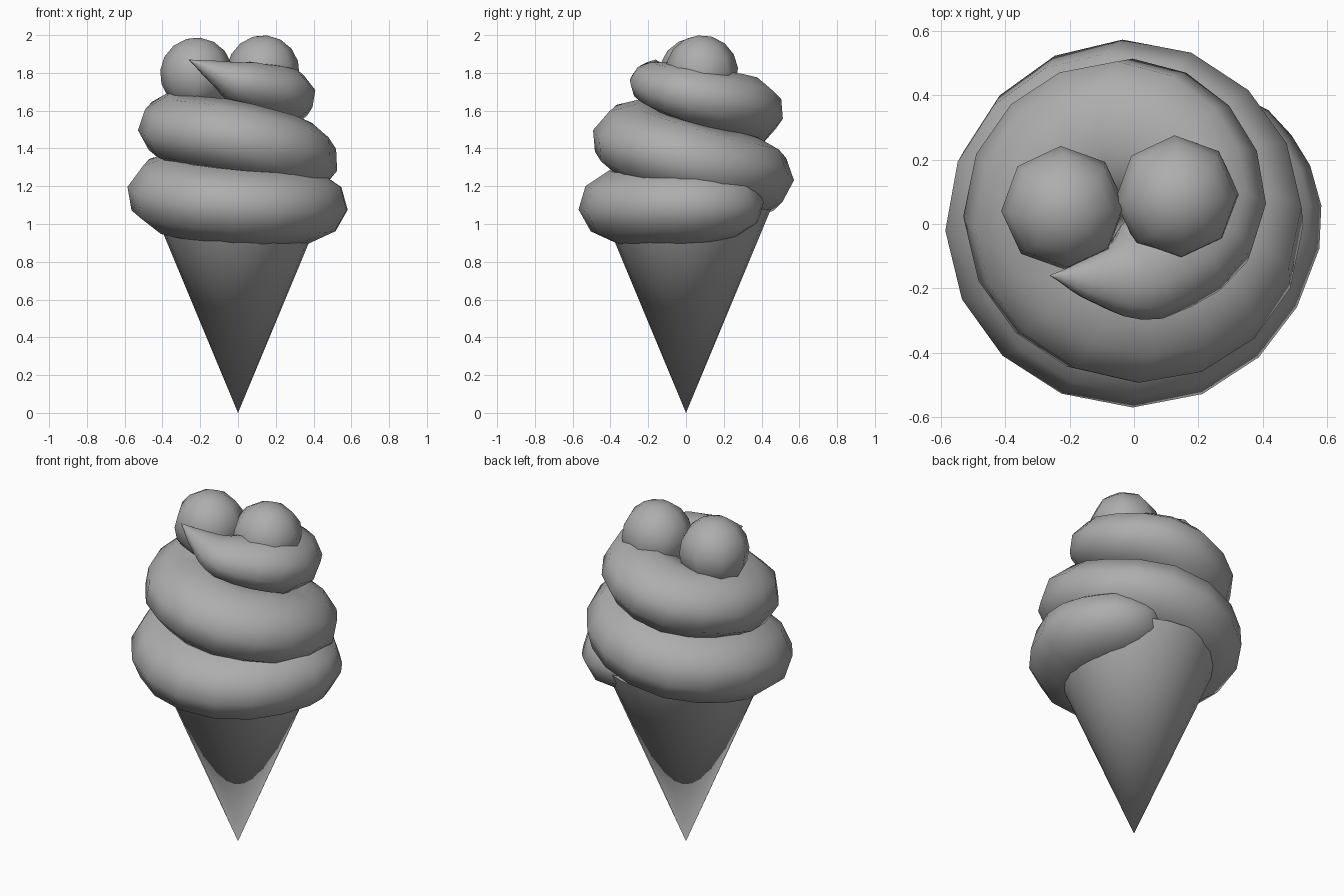
import bpy
import math

if "Cube" in bpy.data.objects:
    bpy.data.objects.remove(bpy.data.objects["Cube"])

# Dark grey shared by every part
grey = bpy.data.materials.new("grey")
grey.diffuse_color = (0.42, 0.42, 0.42, 1)
grey.use_nodes = True
grey.node_tree.nodes["Principled BSDF"].inputs["Base Color"].default_value = grey.diffuse_color


def finish(obj, name):
    obj.name = name
    obj.data.materials.append(grey)
    for p in obj.data.polygons:
        p.use_smooth = True


# Cone, tip down
R, H = 0.45, 1.08
bpy.ops.mesh.primitive_cone_add(vertices=24, radius1=0, radius2=R, depth=H,
                                location=(0, 0, H / 2))
finish(bpy.context.object, "cone")
bpy.ops.object.shade_smooth_by_angle(angle=0.9)

# Ice cream swirl: clockwise rising path (x, y, z, half height), tapering to a tip
path = [
    (0.12, 0.275, 1.13, 0.13),
    (0.295, 0.21, 1.10, 0.187),
    (0.38, -0.02, 1.095, 0.203),
    (0.00, -0.365, 1.095, 0.205),
    (-0.38, 0.00, 1.16, 0.21),
    (-0.04, 0.365, 1.245, 0.207),
    (0.335, 0.02, 1.335, 0.20),
    (0.00, -0.305, 1.45, 0.195),
    (-0.34, 0.03, 1.51, 0.19),
    (-0.03, 0.34, 1.60, 0.18),
    (0.255, 0.06, 1.68, 0.157),
    (0.03, -0.185, 1.75, 0.122),
    (-0.13, -0.185, 1.81, 0.06),
    (-0.26, -0.16, 1.87, 0.001),
]
WIDE = 1.3  # the rope is wider than it is tall
curve = bpy.data.curves.new("swirl", 'CURVE')
curve.dimensions = '3D'
curve.bevel_depth = 1.0
curve.bevel_resolution = 3
curve.resolution_u = 4
curve.use_fill_caps = True
spline = curve.splines.new('BEZIER')
spline.bezier_points.add(len(path) - 1)
for bp, (x, y, z, r) in zip(spline.bezier_points, path):
    k = 1 - (WIDE - 1) * r / math.hypot(x, y)  # keep the outer edge in place
    bp.co = (x * k, y * k, z * WIDE)
    bp.radius = r * WIDE
    bp.handle_left_type = bp.handle_right_type = 'AUTO'
swirl = bpy.data.objects.new("swirl", curve)
swirl.scale.z = 1 / WIDE
bpy.context.collection.objects.link(swirl)
bpy.ops.object.select_all(action='DESELECT')
swirl.select_set(True)
bpy.context.view_layer.objects.active = swirl
bpy.ops.object.convert(target='MESH')
finish(bpy.context.object, "swirl")

# Two berries on top
for name, loc in (("left_berry", (-0.22, 0.05, 1.795)),
                  ("right_berry", (0.133, 0.083, 1.807))):
    bpy.ops.mesh.primitive_uv_sphere_add(segments=8, ring_count=8, radius=0.193,
                                         location=loc, rotation=(0.1, 0.1, 0.05))
    finish(bpy.context.object, name)
